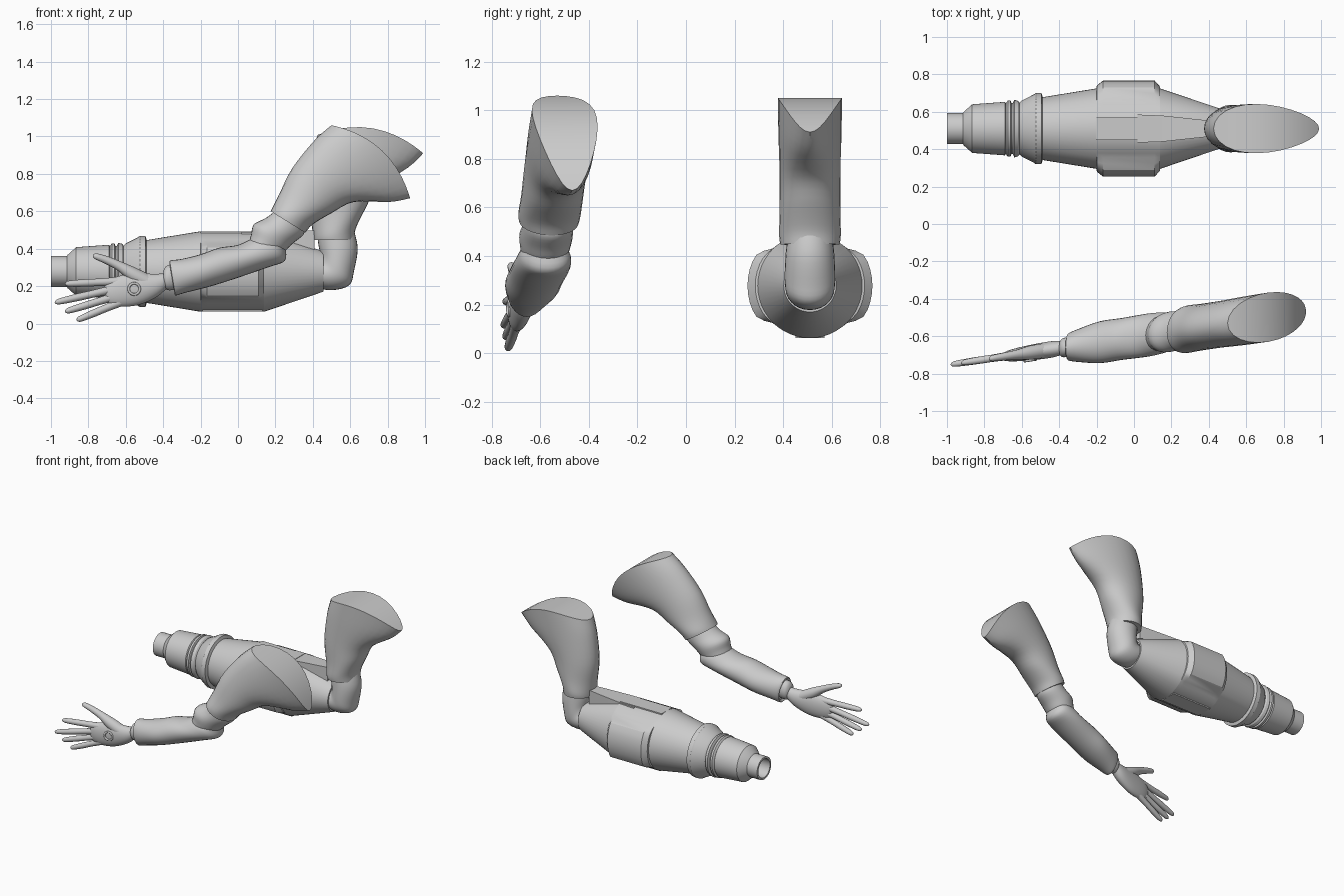
import bpy, bmesh, math
from mathutils import Vector

if "Cube" in bpy.data.objects:
    bpy.data.objects.remove(bpy.data.objects["Cube"])


def finish(name, bm, angle=35):
    bmesh.ops.remove_doubles(bm, verts=bm.verts, dist=1e-5)
    bmesh.ops.recalc_face_normals(bm, faces=bm.faces)
    me = bpy.data.meshes.new(name)
    bm.to_mesh(me)
    bm.free()
    ob = bpy.data.objects.new(name, me)
    bpy.context.collection.objects.link(ob)
    bpy.ops.object.select_all(action='DESELECT')
    ob.select_set(True)
    bpy.context.view_layer.objects.active = ob
    bpy.ops.object.shade_smooth_by_angle(angle=math.radians(angle))
    return ob


def skin(bm, rings):
    for r, s in zip(rings, rings[1:]):
        n = len(r)
        for i in range(n):
            bm.faces.new((r[i], r[(i + 1) % n], s[(i + 1) % n], s[i]))


def smooth_stations(st, steps):
    # Catmull-Rom interpolation of every station value
    out = []
    for i in range(len(st) - 1):
        a, b, c, d = st[max(i - 1, 0)], st[i], st[i + 1], st[min(i + 2, len(st) - 1)]
        for s in range(steps):
            t = s / steps
            out.append([0.5 * (2 * q + (r - p) * t + (2 * p - 5 * q + 4 * r - u) * t * t
                               + (3 * q - p - 3 * r + u) * t ** 3)
                        for p, q, r, u in zip(a, b, c, d)])
    return out + [list(st[-1])]


def loft(name, stations, place, n=28, steps=4):
    # station: upper edge (x, z), lower edge (x, z), half width, egg factor, end bow
    st = [tuple(s) + (0,) * (7 - len(s)) for s in stations]
    bm = bmesh.new()
    rings = []
    for ax, az, bx, bz, w, k, bow in smooth_stations(st, steps):
        nrm = Vector((az - bz, bx - ax))
        if nrm.length > 0:
            nrm.normalize()
        ring = []
        for i in range(n):
            th = 2 * math.pi * i / n
            c, s = math.cos(th), math.sin(th)
            x = (ax + bx) / 2 + c * (ax - bx) / 2 + nrm.x * bow * s * s
            z = (az + bz) / 2 + c * (az - bz) / 2 + nrm.y * bow * s * s
            ring.append(bm.verts.new(place(x, w * s * (1 + k * c), z)))
        rings.append(ring)
    skin(bm, rings)
    for r in (rings[0], rings[-1]):          # ridge-shaped end caps
        for i in range(n // 2):
            q = [r[i], r[i + 1], r[n - i - 1], r[(n - i) % n]]
            bm.faces.new(list(dict.fromkeys(q)))
    return finish(name, bm)


def finger(name, pts, radii):
    st = []
    for i, p in enumerate(pts):
        p = Vector(p)
        d = (Vector(pts[min(i + 1, len(pts) - 1)]) - Vector(pts[max(i - 1, 0)])).normalized()
        nv = Vector((d.y, -d.x)) * radii[i]
        st.append((*(p + nv), *(p - nv), radii[i]))
    loft(name, st, hand_arm, 14, 3)


def hand_arm(x, y, z):
    return (x, y - 0.605 + 0.149 * x, z)


def gun_arm(x, y, z):
    return (x, y + 0.51, z)


def gun_shoulder(x, y, z):
    # same upper arm, swung 33 degrees about the shoulder tip
    c, s = math.cos(math.radians(33)), math.sin(math.radians(33))
    x, z = x - 0.92, z - 0.67
    return (0.99 + c * x - s * z, y + 0.51, 0.91 + s * x + c * z)


# Upper arm, shared by both sides
upper = [(.175, .60, .36, .485, .122), (.185, .62, .40, .53, .127), (.22, .69, .50, .59, .125),
         (.29, .83, .62, .65, .125, .05), (.41, .98, .81, .65, .128, .18, .03),
         (.50, 1.06, .92, .67, .127, .28, .085)]
loft("upper_arm_right", upper, hand_arm)
loft("upper_arm_left", upper, gun_shoulder)

# Natural arm: elbow, forearm, wrist, palm
loft("elbow_right", [(.21, .61, .36, .52, .10), (.15, .565, .35, .475, .103), (.085, .53, .29, .425, .108),
                     (.07, .475, .25, .385, .10), (.06, .44, .19, .34, .09)], hand_arm)
loft("forearm_right", [(.13, .45, .255, .40, .09), (.09, .46, .25, .335, .106), (.0, .42, .16, .30, .115),
                       (-.10, .405, -.03, .235, .112), (-.20, .37, -.16, .195, .112),
                       (-.30, .345, -.28, .165, .09), (-.365, .335, -.335, .15, .072),
                       (-.355, .31, -.33, .17, .055)], hand_arm)
loft("wrist", [(-.29, .30, -.29, .20, .045), (-.35, .315, -.345, .18, .052), (-.385, .305, -.38, .18, .05),
               (-.40, .28, -.395, .20, .035)], hand_arm)
loft("palm", [(-.37, .27, -.37, .20, .034), (-.45, .265, -.43, .145, .044), (-.55, .27, -.53, .10, .042),
              (-.65, .25, -.63, .09, .034), (-.70, .225, -.69, .105, .022),
              (-.715, .20, -.71, .13, .006)], hand_arm)

# Fingers and thumb
fingers = {"index_finger": ((-.64, .225), (-.925, .212)), "middle_finger": ((-.65, .187), (-.98, .112)),
           "ring_finger": ((-.64, .15), (-.925, .063)), "little_finger": ((-.62, .118), (-.862, .017))}
for nm, (a, b) in fingers.items():
    a, b = Vector(a), Vector(b)
    ts = (0, .35, .62, .9, .98, 1)
    finger(nm, [tuple(a.lerp(b, t)) for t in ts], (.024, .020, .020, .0165, .010, .001))
finger("thumb", [(-.47, .215), (-.56, .262), (-.63, .305), (-.70, .338), (-.755, .358), (-.772, .363), (-.776, .364)],
       (.04, .038, .026, .021, .017, .009, .001))

# Raised ring in the palm
bpy.ops.mesh.primitive_torus_add(major_radius=.03, minor_radius=.007, major_segments=24, minor_segments=8,
                                 location=hand_arm(-.555, -.041, .185),
                                 rotation=(math.pi / 2, 0, math.atan(.149)))
bpy.context.object.name = "palm_ring"
bpy.ops.object.shade_smooth()

# Cannon shell: turned profile (x, radius, side bulge)
CZ, CY, N = .278, .51, 48
profile = [(-.80, 0), (-.80, .066), (-1, .068), (-1, .083), (-.915, .083), (-.91, .09), (-.865, .13),
           (-.69, .143), (-.685, .136), (-.675, .15), (-.66, .15), (-.655, .136), (-.648, .136),
           (-.64, .154), (-.62, .148), (-.612, .138), (-.60, .15), (-.535, .183), (-.525, .19),
           (-.495, .19), (-.488, .168), (-.20, .215), (-.199, .215, .015), (-.165, .215, .042), (.11, .215, .042),
           (.139, .215, .01), (.14, .215), (.456, .108), (.456, .096), (.34, .09), (.34, 0)]
bm = bmesh.new()
rings = []
for x, r, *lobe in profile:
    ring = []
    for i in range(N):
        th = 2 * math.pi * i / N
        f = min(1, max(0, (abs(math.cos(th)) - .68) / .22))
        rr = r + (lobe[0] if lobe else 0) * f * f * (3 - 2 * f)
        ring.append(bm.verts.new((x, CY + rr * math.cos(th), CZ + rr * math.sin(th))))
    rings.append(ring)
skin(bm, rings)
bmesh.ops.dissolve_degenerate(bm, dist=1e-6, edges=bm.edges)
finish("cannon_shell", bm, 25)


def wedge(name, ends):
    # end: x, half width, bottom z, top z
    bm = bmesh.new()
    rings = [[bm.verts.new((x, CY + sy * w, z)) for sy, z in ((-1, lo), (1, lo), (1, hi), (-1, hi))]
             for x, w, lo, hi in ends]
    skin(bm, rings)
    bm.faces.new(rings[0])
    bm.faces.new(rings[-1])
    finish(name, bm, 20)


# Top plate, tapering elbow flap, lower plate
wedge("top_plate", [(-.20, .06, .44, .493), (.15, .06, .44, .493)])
wedge("elbow_flap", [(.02, .075, .44, .488), (.15, .07, .42, .49), (.41, .042, .36, .497)])
wedge("lower_plate", [(-.19, .06, .063, .12), (.13, .06, .063, .12)])

# Bent elbow entering the cannon
loft("elbow_left", [(.42, .50, .62, .50, .09), (.43, .42, .64, .40, .10), (.44, .37, .62, .28, .104),
                    (.43, .345, .595, .205, .102), (.42, .345, .50, .178, .098), (.38, .36, .40, .195, .09),
                    (.33, .36, .34, .20, .085)], gun_arm)
